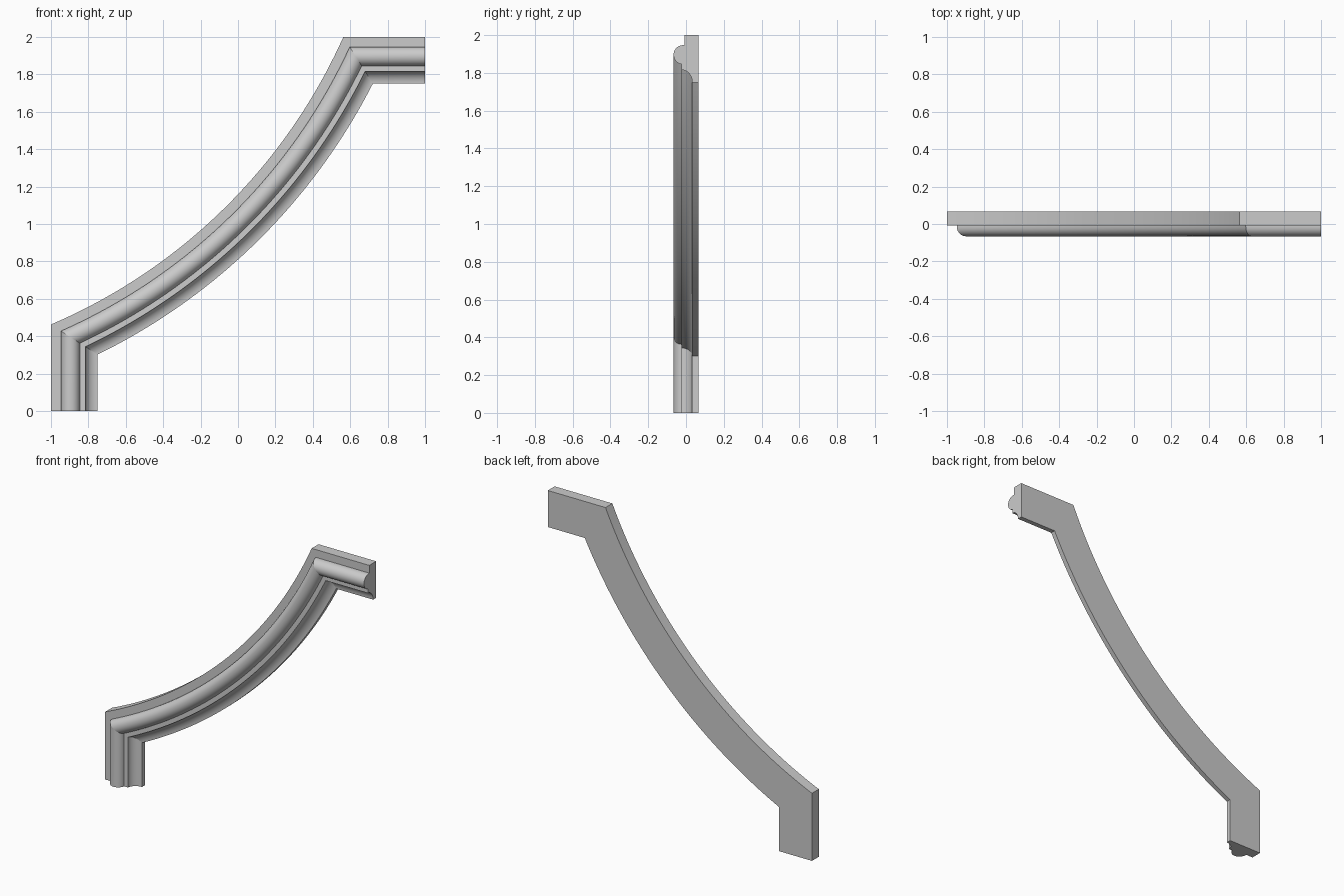
import bpy, bmesh, math

if "Cube" in bpy.data.objects:
    bpy.data.objects.remove(bpy.data.objects["Cube"])

# Sweep: leg, concentric arc (centre CX, CZ; outer radius R), top rail
CX, CZ, R = -2.184, 3.23, 3.01
ARC_STEPS = 40
BACK = 0.066

# Moulding profile: (offset from outer edge, depth y)
profile = [(0, BACK), (0, -0.008), (0.053, -0.008)]
# Round bead
for i in range(15):
    a = math.radians(180 - i * 171 / 14)
    profile.append((0.104 + 0.051 * math.cos(a), -0.015 - 0.051 * math.sin(a)))
# Fillet
profile += [(0.155, -0.023), (0.184, -0.023)]
# Cove
for i in range(1, 10):
    a = math.radians(90 * i / 9)
    profile.append((0.25 - 0.066 * math.cos(a), -0.023 + 0.056 * math.sin(a)))
# Inner edge
profile.append((0.25, BACK))


def path(u):
    """Points (x, z) of the line that runs u inside the outer edge."""
    r = R + u
    a0 = -math.acos((-1 + u - CX) / r)
    a1 = math.asin((2 - u - CZ) / r)
    pts = [(-1 + u, 0)]
    for i in range(ARC_STEPS + 1):
        a = a0 + (a1 - a0) * i / ARC_STEPS
        pts.append((CX + r * math.cos(a), CZ + r * math.sin(a)))
    return pts + [(1, 2 - u)]


bm = bmesh.new()
rows = [[bm.verts.new((x, y, z)) for x, z in path(u)] for u, y in profile]
n, m = len(rows), len(rows[0])
for i in range(n):
    a, b = rows[i], rows[(i + 1) % n]
    for j in range(m - 1):
        bm.faces.new((a[j], a[j + 1], b[j + 1], b[j]))
# End caps
bm.faces.new([r[0] for r in rows])
bm.faces.new([r[-1] for r in reversed(rows)])
bmesh.ops.recalc_face_normals(bm, faces=bm.faces[:])
# Crisp mitre joints
for j in (1, m - 2):
    for i in range(n):
        e = bm.edges.get((rows[i][j], rows[(i + 1) % n][j]))
        e.smooth = False

mesh = bpy.data.meshes.new("curved_moulding")
bm.to_mesh(mesh)
bm.free()
obj = bpy.data.objects.new("curved_moulding", mesh)
bpy.context.collection.objects.link(obj)
bpy.context.view_layer.objects.active = obj
obj.select_set(True)
bpy.ops.object.shade_smooth_by_angle(angle=math.radians(30))
